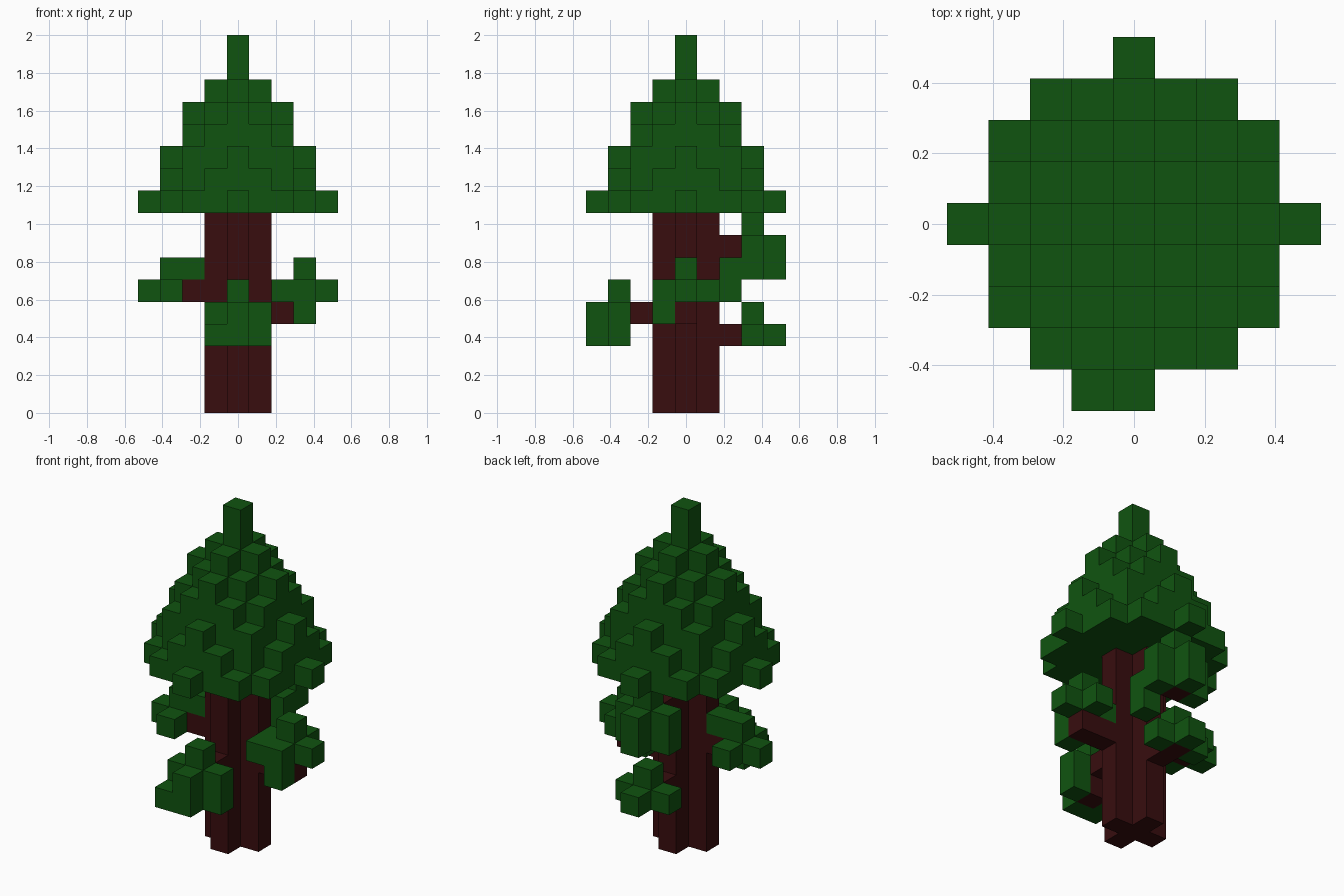
import bpy, bmesh
from mathutils import Vector

if "Cube" in bpy.data.objects:
    bpy.data.objects.remove(bpy.data.objects["Cube"], do_unlink=True)

U = 2 / 17  # edge length of one block


def material(name, rgb):
    m = bpy.data.materials.new(name)
    m.use_nodes = True
    m.diffuse_color = (*rgb, 1)
    bsdf = m.node_tree.nodes["Principled BSDF"]
    bsdf.inputs["Base Color"].default_value = (*rgb, 1)
    bsdf.inputs["Roughness"].default_value = 0.9
    return m


bark = material("dark bark", (0.040, 0.004, 0.0045))
leaf = material("pine green", (0.005, 0.088, 0.005))


def column(x, y, z0, z1):
    return {(x, y, z) for z in range(z0, z1 + 1)}


def disc(z, r2):
    span = range(-4, 5)
    return {(x, y, z) for x in span for y in span if x * x + y * y <= r2}


parts = {}

# Trunk: plus-shaped column
parts["trunk"] = (bark, set().union(*(disc(z, 1) for z in range(9))))

# Crown: stacked discs narrowing upwards, with a spike on top
crown = column(0, 0, 15, 16)
for z, r2 in zip(range(9, 15), (16, 10, 9, 5, 4, 1)):
    crown |= disc(z, r2)
parts["crown"] = (leaf, crown)

# Branches, each with its own tuft of leaves
parts["front_branch"] = (bark, {(0, -2, 4), (0, -3, 4), (0, -3, 3)})
parts["front_tuft"] = (leaf, column(-1, -3, 3, 4) | column(1, -3, 3, 4) | column(0, -4, 3, 4)
                       | {(-1, -4, 3), (0, -3, 5)})

parts["left_branch"] = (bark, {(2, 0, 4), (3, 0, 4)})
parts["left_tuft"] = (leaf, {(2, -1, 5), (2, 0, 5), (3, -1, 5), (3, 0, 5), (3, 1, 5),
                             (4, 0, 5), (3, 0, 6), (3, -1, 4)})

parts["right_branch"] = (bark, {(-2, 0, 5), (-3, 0, 5)})
parts["right_tuft"] = (leaf, {(-2, 0, 6), (-3, 0, 6), (-3, -1, 5), (-3, 1, 5), (-4, 0, 5)})

parts["lower_back_branch"] = (bark, {(0, 2, 3), (0, 3, 3)})
parts["lower_back_tuft"] = (leaf, {(-1, 3, 3), (1, 3, 3), (0, 4, 3), (0, 3, 4)})

parts["upper_back_branch"] = (bark, {(0, 2, 7), (0, 3, 7), (0, 3, 6)})
parts["upper_back_tuft"] = (leaf, column(-1, 3, 6, 7) | column(1, 3, 6, 7) | column(0, 4, 6, 7)
                            | column(1, 2, 5, 6) | {(0, 3, 8)})

solid = set().union(*(cells for _, cells in parts.values()))
AXES = [Vector(v) for v in ((1, 0, 0), (0, 1, 0), (0, 0, 1))]


def build(name, mat, cells):
    """Make one object from blocks, keeping only the exposed faces."""
    bm = bmesh.new()
    for c in sorted(cells):
        centre = Vector((c[0], c[1], c[2] + 0.5))
        for i in range(3):
            for s in (1, -1):
                n = AXES[i] * s
                if tuple(int(a + b) for a, b in zip(c, n)) in solid:
                    continue
                a = AXES[(i + 1) % 3] * 0.5
                b = AXES[(i + 2) % 3] * 0.5 * s
                mid = centre + n * 0.5
                bm.faces.new([bm.verts.new((mid + o) * U)
                              for o in (-a - b, a - b, a + b, b - a)])
    bmesh.ops.remove_doubles(bm, verts=bm.verts, dist=0.001)
    mesh = bpy.data.meshes.new(name)
    bm.to_mesh(mesh)
    bm.free()
    mesh.materials.append(mat)
    bpy.context.collection.objects.link(bpy.data.objects.new(name, mesh))


for part, (mat, cells) in parts.items():
    build(part, mat, cells)
